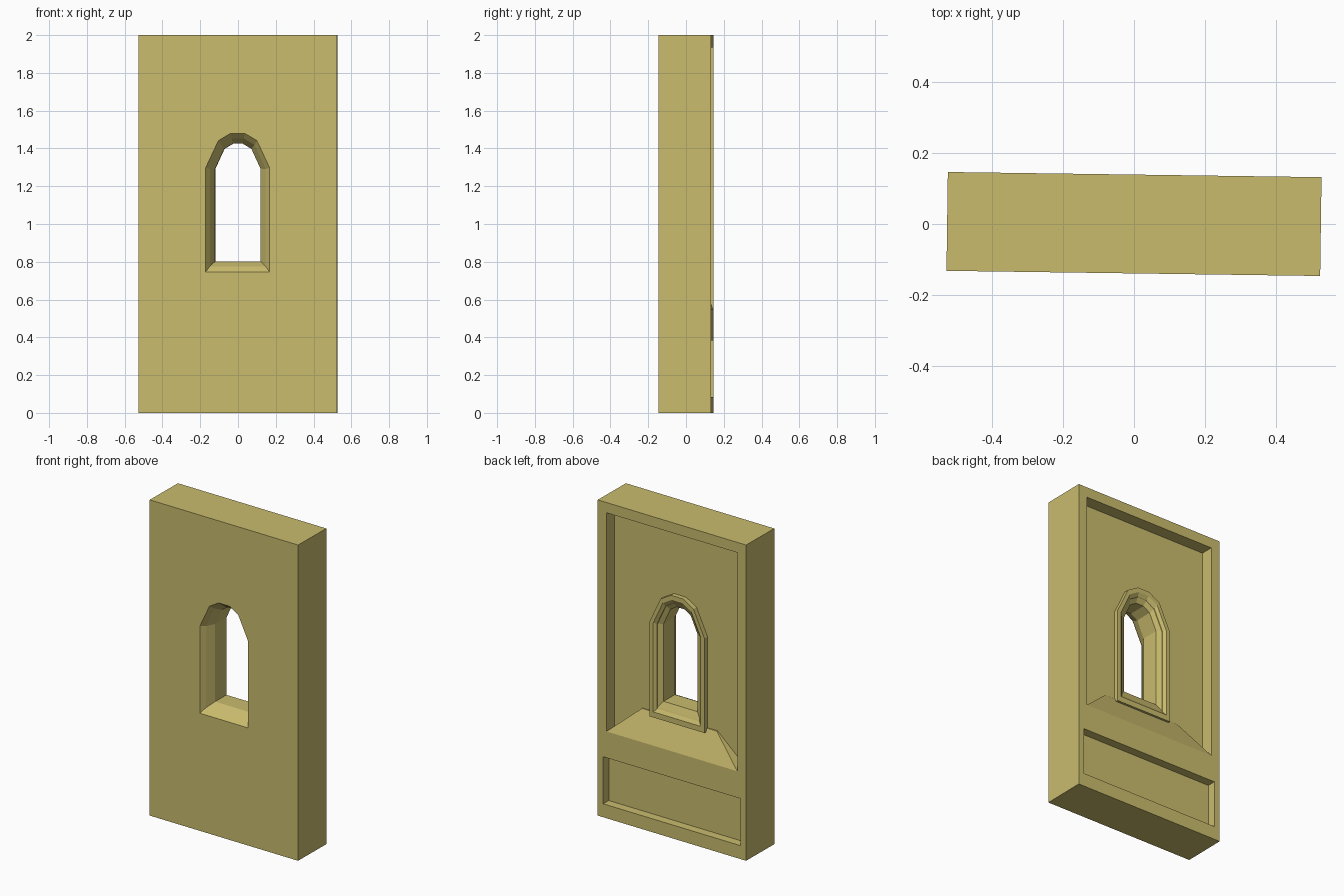
import bpy, bmesh

if "Cube" in bpy.data.objects:
    bpy.data.objects.remove(bpy.data.objects["Cube"])

W, H, T = 0.525, 2.0, 0.1388      # half width, height, half thickness
FLOOR = T - 0.08                  # window recess plane
FRAME = T - 0.05                  # face of the raised window surround
TILT = -0.0138                    # the panel is turned slightly about z

stone = bpy.data.materials.new("sandstone")
stone.diffuse_color = (0.59, 0.50, 0.155, 1)
stone.use_nodes = True
stone.node_tree.nodes["Principled BSDF"].inputs["Base Color"].default_value = stone.diffuse_color


def rect(w, z0, z1):
    return [(-w, z0), (w, z0), (w, z1), (-w, z1)]


def arch(w, z0, z1):
    """Window outline with a five-sided arched head."""
    s = z1 - 1.02 * w - 0.01
    h = z1 - s
    half = [(w, z0), (w, s), (w * 0.6, s + h * 0.79), (w * 0.22, z1)]
    return half + [(-x, z) for x, z in reversed(half)]


def ring(bm, outline, y):
    return [bm.verts.new((x, y, z)) for x, z in outline]


def bridge(bm, a, b):
    n = len(a)
    for i in range(n):
        j = (i + 1) % n
        bm.faces.new((a[i], a[j], b[j], b[i]))


def fill(bm, rings, y_dir):
    """Flat face bounded by the first ring, with the others as holes."""
    edges = []
    for r in rings:
        for i in range(len(r)):
            pair = (r[i], r[(i + 1) % len(r)])
            edges.append(bm.edges.get(pair) or bm.edges.new(pair))
    bmesh.ops.triangle_fill(bm, edges=edges, use_beauty=True,
                            use_dissolve=False, normal=(0, y_dir, 0))


def finish(name, bm, merge=True):
    if merge:
        bmesh.ops.remove_doubles(bm, verts=bm.verts, dist=1e-5)
        bmesh.ops.recalc_face_normals(bm, faces=bm.faces)
    me = bpy.data.meshes.new(name)
    bm.to_mesh(me)
    bm.free()
    me.materials.append(stone)
    ob = bpy.data.objects.new(name, me)
    ob.rotation_euler[2] = TILT
    bpy.context.collection.objects.link(ob)
    return ob


# wall panel with window opening, moulded reveal and recessed back
bm = bmesh.new()
front = ring(bm, rect(W, 0, H), -T)
back = ring(bm, rect(W, 0, H), T)
bridge(bm, front, back)

# window passage: outer splay, jamb, inner splay, rebate, raised surround
passage = [
    (-T, 0.170, 0.745, 1.480),
    (-T + 0.03, 0.148, 0.775, 1.453),
    (-T + 0.08, 0.120, 0.802, 1.425),
    (T - 0.085, 0.120, 0.802, 1.425),
    (T - 0.068, 0.150, 0.765, 1.455),
    (T - 0.064, 0.150, 0.755, 1.457),
    (FRAME, 0.168, 0.735, 1.480),
    (FRAME, 0.195, 0.700, 1.508),
    (FLOOR, 0.195, 0.700, 1.508),
]
rings = [ring(bm, arch(w, z0, z1), y) for y, w, z0, z1 in passage]
for a, b in zip(rings, rings[1:]):
    bridge(bm, a, b)
fill(bm, [front, rings[0]], -1)

# upper window recess and lower plain recess
upper = rect(0.463, 0.55, 1.935)
lower = rect(0.486, 0.085, 0.383)
up_edge, up_floor = ring(bm, upper, T), ring(bm, upper, FLOOR)
lo_edge, lo_floor = ring(bm, lower, T), ring(bm, lower, T - 0.055)
bridge(bm, up_edge, up_floor)
bridge(bm, lo_edge, lo_floor)
fill(bm, [back, up_edge, lo_edge], 1)
fill(bm, [up_floor, rings[-1]], 1)
bm.faces.new(lo_floor)
finish("wall_panel", bm)

# sloping sill wedge below the window, tapering towards the surround
bm = bmesh.new()
plan = [(-0.463, 0.55), (0.463, 0.55), (0.265, 0.722), (-0.265, 0.722)]
base = ring(bm, plan, FLOOR)
tops = [bm.verts.new((x, y, z)) for (x, z), y in
        zip(plan, (T, T, FLOOR + 0.006, FLOOR + 0.006))]
bridge(bm, base, tops)
bm.faces.new(tops)
bm.faces.new(base)
finish("window_sill", bm)
